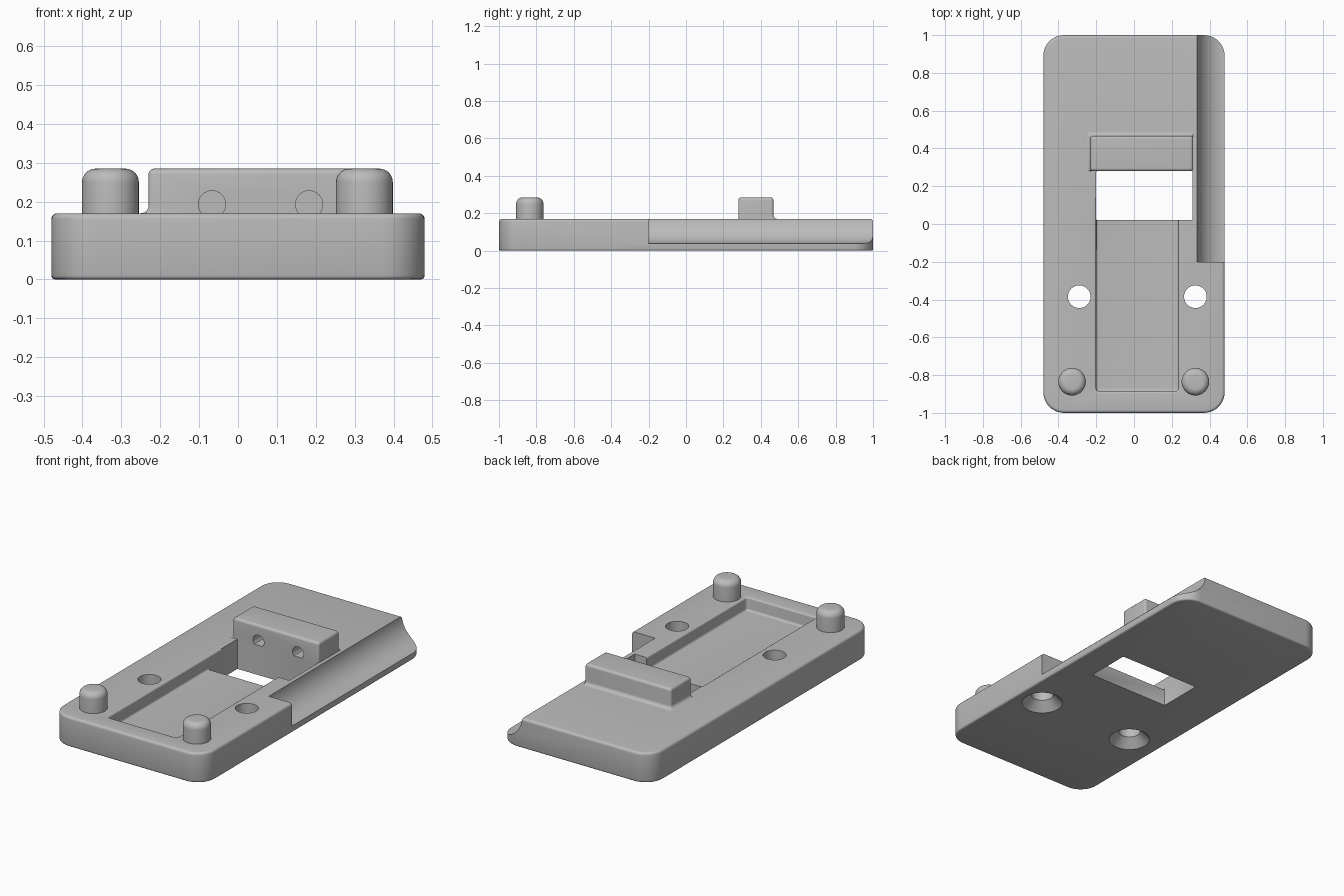
import bpy
import bmesh
from math import sin, cos, pi, radians
from mathutils import Matrix

if "Cube" in bpy.data.objects:
    bpy.data.objects.remove(bpy.data.objects["Cube"], do_unlink=True)

grey = bpy.data.materials.new("plain_grey")
grey.use_nodes = True
colour = (0.5, 0.5, 0.5, 1)
grey.diffuse_color = colour
grey.node_tree.nodes["Principled BSDF"].inputs["Base Color"].default_value = colour


def rounded_rect(x0, x1, y0, y1, r, seg=8):
    pts = []
    corners = ((x1 - r, y1 - r), (x0 + r, y1 - r), (x0 + r, y0 + r), (x1 - r, y0 + r))
    for q, (cx, cy) in enumerate(corners):
        for i in range(seg + 1):
            a = (q + i / seg) * pi / 2
            pts.append((cx + r * cos(a), cy + r * sin(a)))
    return pts


def circle(x, y, r, n=40):
    return [(x + r * cos(2 * pi * i / n), y + r * sin(2 * pi * i / n)) for i in range(n)]


def loft(name, layers):
    """Solid through matching outlines, each given as (points, z)."""
    bm = bmesh.new()
    rings = [[bm.verts.new((x, y, z)) for x, y in pts] for pts, z in layers]
    n = len(rings[0])
    for a, b in zip(rings, rings[1:]):
        for i in range(n):
            j = (i + 1) % n
            bm.faces.new((a[i], a[j], b[j], b[i]))
    bm.faces.new(rings[0][::-1])
    bm.faces.new(rings[-1])
    bmesh.ops.recalc_face_normals(bm, faces=bm.faces)
    mesh = bpy.data.meshes.new(name)
    bm.to_mesh(mesh)
    bm.free()
    mesh.materials.append(grey)
    ob = bpy.data.objects.new(name, mesh)
    bpy.context.collection.objects.link(ob)
    return ob


def y_cylinder(name, x, z, r, y0, y1, n):
    ob = loft(name, [(circle(0, 0, r, n), 0), (circle(0, 0, r, n), y1 - y0)])
    ob.data.transform(Matrix.Translation((x, y0, z)) @ Matrix.Rotation(-pi / 2, 4, "X"))
    return ob


def arc(r, steps=5):
    """Quarter round as (inset, height) pairs, from upright to flat."""
    return [(r - r * cos(i * pi / 2 / steps), r * sin(i * pi / 2 / steps))
            for i in range(steps + 1)]


def activate(ob):
    bpy.ops.object.select_all(action="DESELECT")
    ob.select_set(True)
    bpy.context.view_layer.objects.active = ob


def cut(ob, cutters):
    activate(ob)
    for c in cutters:
        m = ob.modifiers.new("cut", "BOOLEAN")
        m.operation = "DIFFERENCE"
        m.solver = "EXACT"
        m.object = c
        bpy.ops.object.modifier_apply(modifier=m.name)
        bpy.data.objects.remove(c, do_unlink=True)


def smooth(ob):
    activate(ob)
    bpy.ops.object.shade_smooth_by_angle(angle=radians(32))


TOP, HIGH = 0.17, 0.285


# Base plate with softened rims
def plate_ring(d):
    return rounded_rect(-0.48 + d, 0.48 - d, -1 + d, 1 - d, 0.11 - d, 10)


layers = [(plate_ring(d), 0.01 - h) for d, h in reversed(arc(0.01, 3))]
layers += [(plate_ring(d), TOP - 0.015 + h) for d, h in arc(0.015)]
plate = loft("base_plate", layers)


# Recess with rounded floor and rim, running into the window
def recess_ring(d):
    return rounded_rect(-0.2 + d, 0.235 - d, -0.885 + d, 0.15 + d, 0.016, 4)


FLOOR = 0.095
layers = [(recess_ring(d), FLOOR + 0.012 - h) for d, h in reversed(arc(0.012, 4))]
layers += [(recess_ring(-d), TOP - 0.01 + h) for d, h in arc(0.01, 4)]
layers.append((recess_ring(-0.01), TOP + 0.1))
recess = loft("recess_cutter", layers)

# Window through the plate
opening = rounded_rect(-0.2, 0.31, 0.02, 0.28, 0.004, 2)
window = loft("window_cutter", [(opening, -0.1), (opening, 0.4)])

# Concave channel along the left side
channel = y_cylinder("channel_cutter", 0.477, 0.181, 0.143, -0.2, 1.2, 96)

# Countersunk screw holes
screws = []
for x in (-0.29, 0.325):
    profile = ((0.12, -0.01), (0.06, 0.05), (0.06, 0.3))
    screws.append(loft("screw_cutter", [(circle(x, -0.385, r), z) for r, z in profile]))

cut(plate, [recess, window, channel] + screws)
smooth(plate)


# Raised block with a fillet at its foot and rounded top
def block_ring(foot, d):
    return rounded_rect(-0.23 - foot + d, 0.313 - d, 0.28 + d, 0.467 + foot - d, 0.012, 4)


layers = [(block_ring(0.02, 0), TOP - 0.005)]
layers += [(block_ring(0.02 - h, 0), TOP + d) for d, h in arc(0.02)]
layers += [(block_ring(0, d), HIGH - 0.015 + h) for d, h in arc(0.015)]
block = loft("raised_block", layers)
cut(block, [y_cylinder("bore_cutter", x, 0.193, 0.035, 0.2, 0.38, 32) for x in (-0.067, 0.183)])
smooth(block)

# Locating pegs with domed rims
for side, x in (("right", -0.328), ("left", 0.325)):
    layers = [(circle(x, -0.835, 0.073), TOP - 0.01)]
    layers += [(circle(x, -0.835, 0.073 - d), HIGH - 0.035 + h) for d, h in arc(0.035, 7)]
    smooth(loft(side + "_peg", layers))
